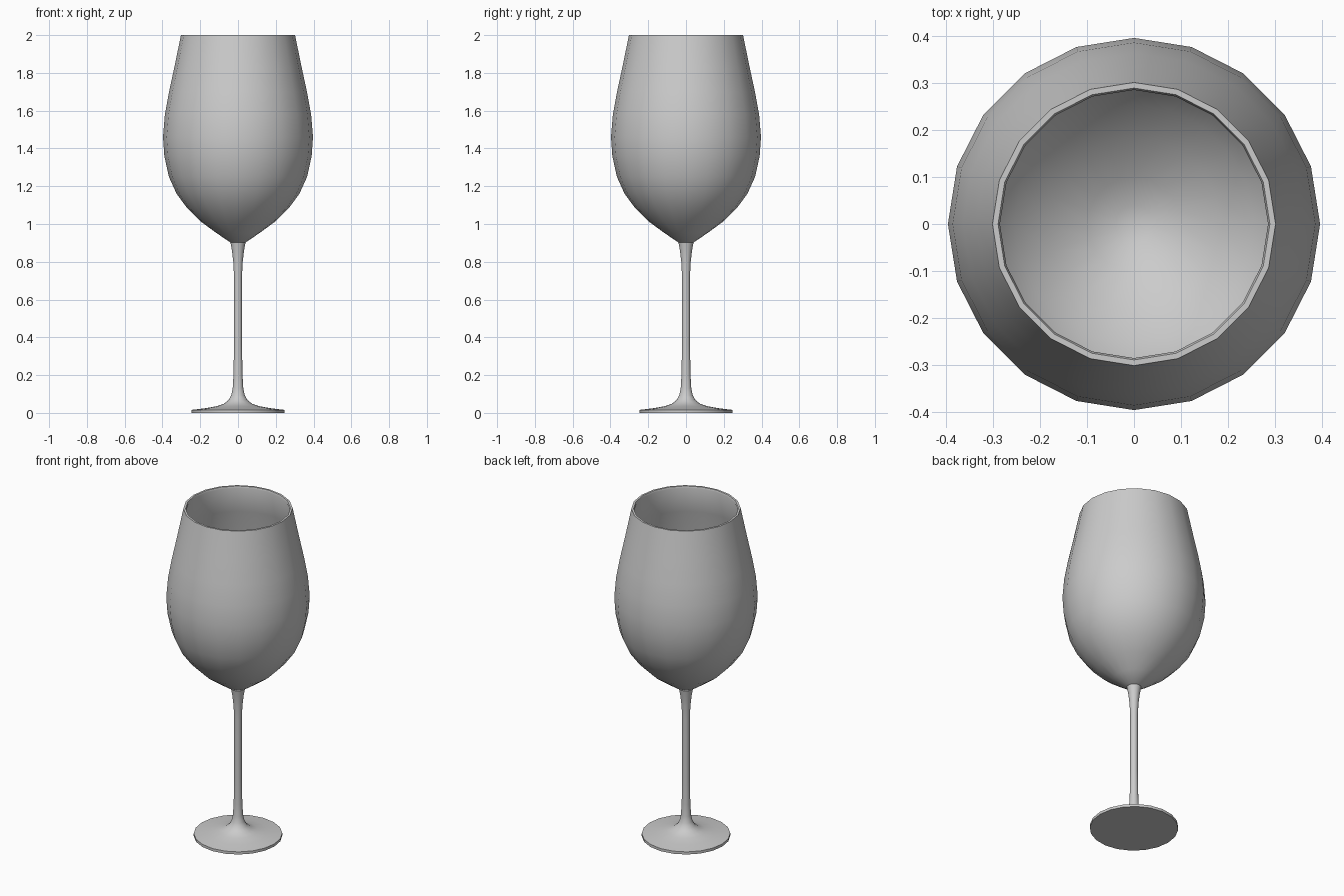
import bpy, bmesh, math

cube = bpy.data.objects.get("Cube")
if cube:
    bpy.data.objects.remove(cube, do_unlink=True)

SIDES = 20

glass = bpy.data.materials.new("pale_grey_glass")
glass.use_nodes = True
GREY = (0.6, 0.6, 0.6, 1)
glass.diffuse_color = GREY
glass.node_tree.nodes["Principled BSDF"].inputs["Base Color"].default_value = GREY


def lathe(name, profile):
    """Turn a (radius, height) profile round the z axis."""
    bm = bmesh.new()
    verts = [bm.verts.new((r, 0, z)) for r, z in profile]
    edges = [bm.edges.new(pair) for pair in zip(verts, verts[1:])]
    bmesh.ops.spin(bm, geom=verts + edges, cent=(0, 0, 0), axis=(0, 0, 1),
                   angle=math.tau, steps=SIDES)
    bmesh.ops.remove_doubles(bm, verts=bm.verts, dist=0.0005)
    bmesh.ops.recalc_face_normals(bm, faces=bm.faces)
    mesh = bpy.data.meshes.new(name)
    bm.to_mesh(mesh)
    bm.free()
    mesh.materials.append(glass)
    obj = bpy.data.objects.new(name, mesh)
    bpy.context.collection.objects.link(obj)
    bpy.ops.object.select_all(action="DESELECT")
    obj.select_set(True)
    bpy.context.view_layer.objects.active = obj
    bpy.ops.object.shade_smooth_by_angle(angle=math.radians(40))
    return obj


# Bowl: outer wall up to the rim, then the inner wall down to the bottom
outer = [(0, 0.9), (0.04, 0.902), (0.115, 0.953), (0.2, 1.015), (0.27, 1.085),
         (0.325, 1.16), (0.366, 1.25), (0.39, 1.36), (0.397, 1.46),
         (0.387, 1.58), (0.365, 1.7), (0.337, 1.83), (0.302, 2)]
inner = [(0.29, 2), (0.286, 1.99), (0.323, 1.83), (0.351, 1.7), (0.373, 1.58),
         (0.383, 1.46), (0.376, 1.36), (0.352, 1.25), (0.311, 1.165),
         (0.255, 1.09), (0.185, 1.025), (0.1, 0.965), (0.04, 0.94), (0, 0.935)]
lathe("bowl", outer + inner)

# Stem flaring into the foot, with a thin flat-bottomed edge
lathe("stem_and_foot", [
    (0, 0.904), (0.04, 0.904), (0.032, 0.86), (0.025, 0.8), (0.021, 0.72),
    (0.021, 0.36), (0.024, 0.2), (0.028, 0.13), (0.036, 0.093), (0.05, 0.068),
    (0.075, 0.048), (0.11, 0.036), (0.17, 0.025), (0.245, 0.016),
    (0.245, 0), (0, 0)])
